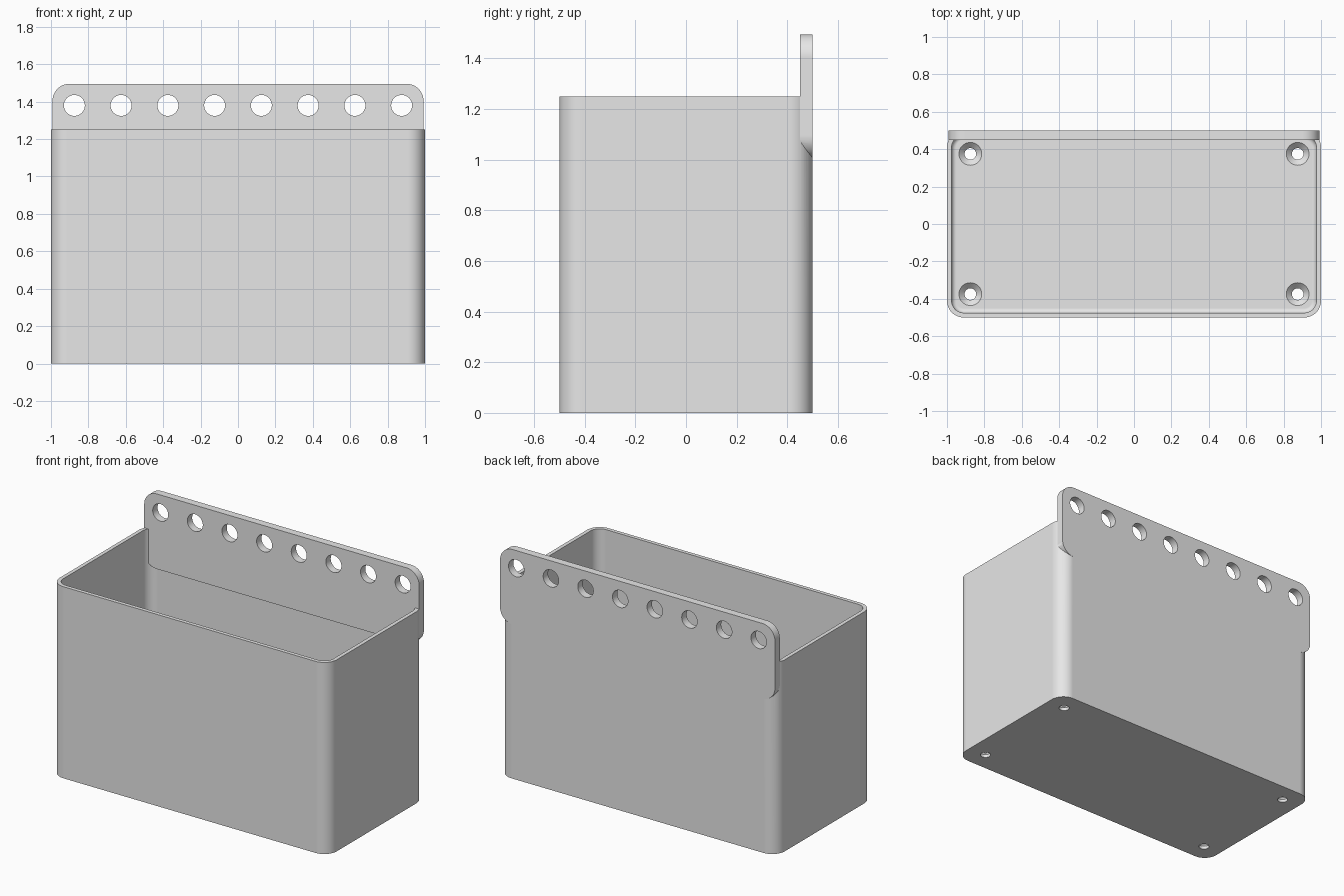
import bpy, bmesh
from math import sin, cos, pi, radians
from mathutils import Matrix, Vector

old = bpy.data.objects.get("Cube")
if old:
    bpy.data.objects.remove(old, do_unlink=True)

grey = bpy.data.materials.new("plain grey")
grey.use_nodes = True
grey.diffuse_color = (0.8, 0.8, 0.8, 1)
grey.node_tree.nodes["Principled BSDF"].inputs["Base Color"].default_value = (0.8, 0.8, 0.8, 1)


def finish(name, bm):
    bmesh.ops.recalc_face_normals(bm, faces=bm.faces)
    mesh = bpy.data.meshes.new(name)
    bm.to_mesh(mesh)
    bm.free()
    mesh.materials.append(grey)
    obj = bpy.data.objects.new(name, mesh)
    bpy.context.collection.objects.link(obj)
    return obj


def rounded_block(name, half_w, half_d, radius, low, high, turn=None, floor_round=0):
    """Rounded rectangle extruded along z, optionally turned afterwards."""
    steps = 12
    bm = bmesh.new()
    ring = []
    for k, (sx, sy) in enumerate([(1, 1), (-1, 1), (-1, -1), (1, -1)]):
        for i in range(steps + 1):
            a = pi / 2 * (k + i / steps)
            ring.append(bm.verts.new((sx * (half_w - radius) + radius * cos(a),
                                      sy * (half_d - radius) + radius * sin(a), low)))
    base = bm.faces.new(ring)
    grown = bmesh.ops.extrude_face_region(bm, geom=[base], use_keep_orig=True)
    top = [g for g in grown["geom"] if isinstance(g, bmesh.types.BMVert)]
    bmesh.ops.translate(bm, verts=top, vec=(0, 0, high - low))
    if floor_round:
        bmesh.ops.recalc_face_normals(bm, faces=bm.faces)
        bmesh.ops.bevel(bm, geom=list(base.edges), offset=floor_round,
                        segments=5, profile=0.5, affect='EDGES')
    if turn:
        bmesh.ops.transform(bm, matrix=turn, verts=bm.verts)
    return finish(name, bm)


def round_cutters(name, centres, r_low, r_high, depth, turn=Matrix()):
    bm = bmesh.new()
    for c in centres:
        bmesh.ops.create_cone(bm, cap_ends=True, segments=40, radius1=r_low, radius2=r_high,
                              depth=depth, matrix=Matrix.Translation(Vector(c)) @ turn)
    return finish(name, bm)


def combine(target, other, operation):
    mod = target.modifiers.new(operation.title(), 'BOOLEAN')
    mod.operation = operation
    mod.solver = 'EXACT'
    mod.object = other
    bpy.context.view_layer.objects.active = target
    bpy.ops.object.modifier_apply(modifier=mod.name)
    bpy.data.objects.remove(other, do_unlink=True)


upright = Matrix.Rotation(radians(90), 4, 'X')
FLOOR = 0.05

# Open bin with thin walls and a softened inner floor edge
body = rounded_block("storage_bin", 1.0, 0.5, 0.09, 0, 1.25)
combine(body, rounded_block("cavity", 0.975, 0.475, 0.065, FLOOR, 1.6, floor_round=0.025), 'DIFFERENCE')

# Hanging plate along the back wall
place = Matrix.Translation((0, 0, 1.25)) @ upright
combine(body, rounded_block("hanging_plate", 0.992, 0.245, 0.09, -0.5, -0.45, place), 'UNION')

# Row of peg holes
pegs = [(-0.875 + 0.25 * i, 0.475, 1.38) for i in range(8)]
combine(body, round_cutters("peg_holes", pegs, 0.056, 0.056, 0.2, upright), 'DIFFERENCE')

# Countersunk screw holes in the floor
corners = [(sx * 0.875, sy * 0.375) for sx in (-1, 1) for sy in (-1, 1)]
combine(body, round_cutters("screw_holes", [(x, y, 0) for x, y in corners],
                            0.031, 0.031, 0.3), 'DIFFERENCE')
combine(body, round_cutters("countersinks", [(x, y, FLOOR - 0.01) for x, y in corners],
                            0.031, 0.071, 0.04), 'DIFFERENCE')

# Smooth rounded corners, crisp edges, flat panels
bpy.ops.object.select_all(action='DESELECT')
body.select_set(True)
bpy.context.view_layer.objects.active = body
bpy.ops.object.shade_smooth_by_angle(angle=radians(30))
weighted = body.modifiers.new("Flat panels", 'WEIGHTED_NORMAL')
weighted.keep_sharp = True
